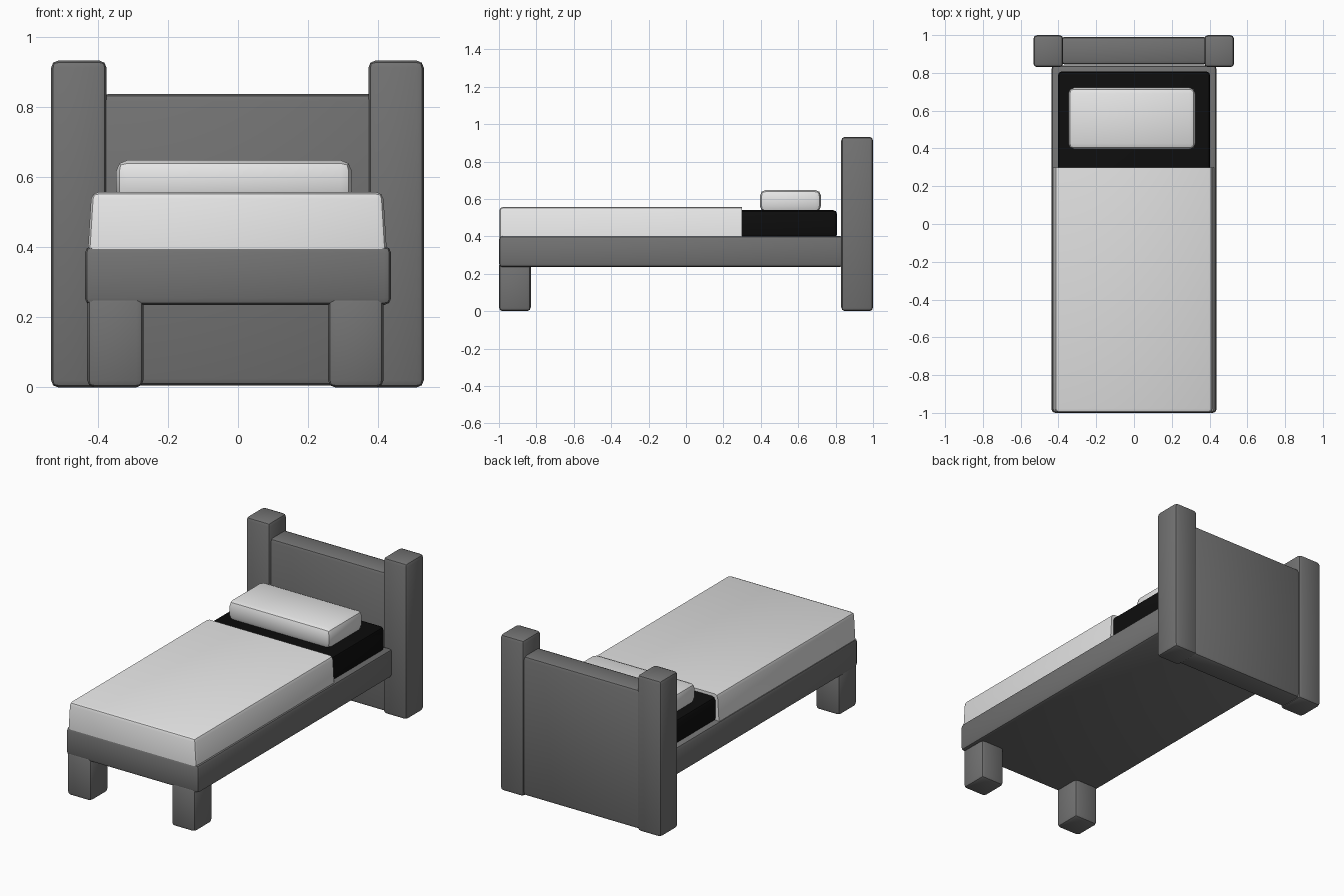
import bpy
import bmesh
import math
from mathutils import Vector

cube = bpy.data.objects.get("Cube")
if cube:
    bpy.data.objects.remove(cube, do_unlink=True)


def material(name, colour):
    mat = bpy.data.materials.new(name)
    mat.use_nodes = True
    rgba = (*colour, 1)
    mat.diffuse_color = rgba
    mat.node_tree.nodes["Principled BSDF"].inputs["Base Color"].default_value = rgba
    return mat


dark_grey = material("dark grey", (0.17, 0.17, 0.17))
pale_grey = material("pale grey", (0.8, 0.8, 0.8))
black = material("black", (0.004, 0.004, 0.004))


def soft_box(name, low, high, mat, bevel=0.02, taper=0, keep=None):
    """Rounded box between two corners; taper narrows the top,
    keep chooses the edges to round."""
    low, high = Vector(low), Vector(high)
    mid, size = (low + high) / 2, high - low
    bm = bmesh.new()
    bmesh.ops.create_cube(bm, size=1)
    for v in bm.verts:
        top = v.co.z > 0
        v.co = Vector(a * b for a, b in zip(v.co, size))
        if top:
            v.co.x -= math.copysign(taper, v.co.x)
    edges = [e for e in bm.edges if keep is None or keep(e)]
    bmesh.ops.bevel(bm, geom=edges, offset=bevel, segments=2,
                    profile=0.5, affect='EDGES', clamp_overlap=True)
    mesh = bpy.data.meshes.new(name)
    bm.to_mesh(mesh)
    bm.free()
    mesh.materials.append(mat)
    obj = bpy.data.objects.new(name, mesh)
    obj.location = mid
    bpy.context.collection.objects.link(obj)
    bpy.ops.object.select_all(action='DESELECT')
    obj.select_set(True)
    bpy.context.view_layer.objects.active = obj
    bpy.ops.object.shade_smooth_by_angle(angle=math.radians(35))
    return obj


# Headboard with its two posts
soft_box("headboard", (-0.39, 0.845, 0.005), (0.39, 0.99, 0.837), dark_grey)
soft_box("right_post", (-0.533, 0.83, 0), (-0.375, 1, 0.932), dark_grey)
soft_box("left_post", (0.372, 0.83, 0), (0.53, 1, 0.932), dark_grey)

# Frame and front legs
soft_box("bed_frame", (-0.437, -1, 0.235), (0.437, 0.84, 0.403), dark_grey)
soft_box("right_front_leg", (-0.43, -1, 0), (-0.27, -0.83, 0.262), dark_grey)
soft_box("left_front_leg", (0.257, -1, 0), (0.415, -0.83, 0.262), dark_grey)

# Mattress
soft_box("mattress", (-0.403, -0.95, 0.39), (0.403, 0.807, 0.54), black)


# Blanket, cut square at its head end and at the bottom
def blanket_edge(edge):
    points = [v.co for v in edge.verts]
    return not (all(p.y > 0 for p in points) and all(abs(p.z - points[0].z) < 0.001 for p in points)
                or all(p.z < 0 for p in points)
                or all(p.y > 0 for p in points))


soft_box("blanket", (-0.428, -0.998, 0.395), (0.424, 0.3, 0.557), pale_grey,
         taper=0.01, keep=blanket_edge)

# Pillow with bulging sides
soft_box("pillow", (-0.348, 0.395, 0.53), (0.325, 0.722, 0.648), pale_grey,
         bevel=0.032)
